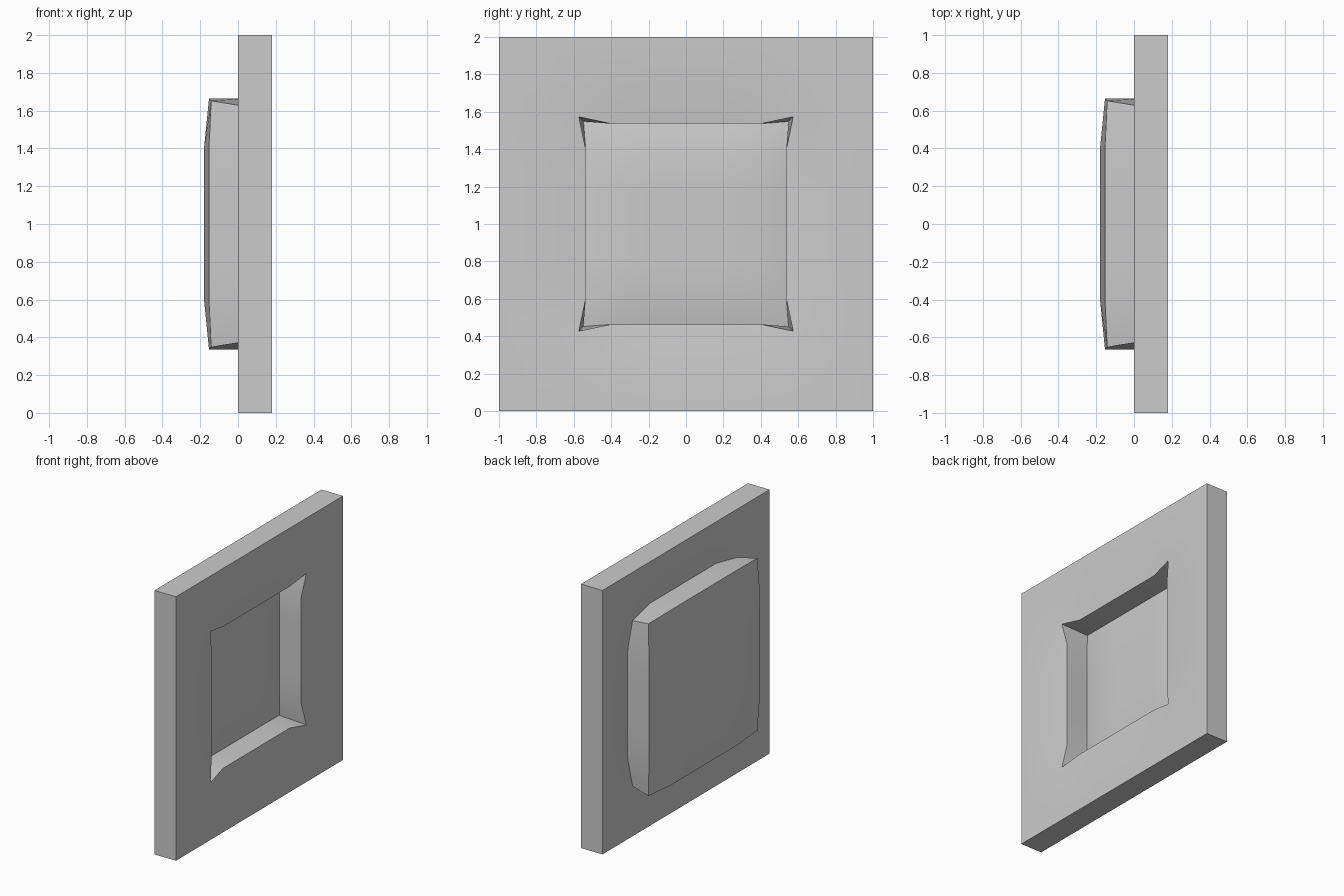
import bpy, bmesh, math
from mathutils import Matrix, Vector

if "Cube" in bpy.data.objects:
    bpy.data.objects.remove(bpy.data.objects["Cube"])

THICK = 0.18      # panel thickness
HALF_PAN = 0.6    # half width of the recessed square

# Gridded sheet with the centre square pushed back into a shallow pan
bm = bmesh.new()
bmesh.ops.create_grid(bm, x_segments=10, y_segments=10, size=1.0)
centre = [f for f in bm.faces
          if max(abs(f.calc_center_median().x), abs(f.calc_center_median().y)) < HALF_PAN]
result = bmesh.ops.extrude_face_region(bm, geom=centre)
pan_verts = [v for v in result["geom"] if isinstance(v, bmesh.types.BMVert)]
bmesh.ops.translate(bm, verts=pan_verts, vec=Vector((0, 0, -THICK)))
leftover = [f for f in centre if f.is_valid]
if leftover:
    bmesh.ops.delete(bm, geom=leftover, context='FACES')

# Stand the sheet upright, facing +x, on z = 0
place = Matrix.Translation((THICK / 2, 0, 1)) @ Matrix.Rotation(math.pi / 2, 4, 'Y')
bmesh.ops.transform(bm, matrix=place, verts=bm.verts)

mesh = bpy.data.meshes.new("recessed_panel")
bm.to_mesh(mesh)
bm.free()
panel = bpy.data.objects.new("recessed_panel", mesh)
bpy.context.collection.objects.link(panel)

# Thickness, centred on the sheet; simple offset gives the flared corners
solid = panel.modifiers.new("thickness", 'SOLIDIFY')
solid.thickness = THICK
solid.offset = 0
solid.use_even_offset = False

# Smooth faces with sharp rims
bpy.context.view_layer.objects.active = panel
panel.select_set(True)
bpy.ops.object.modifier_apply(modifier=solid.name)
bpy.ops.object.shade_smooth_by_angle(angle=math.radians(30))
